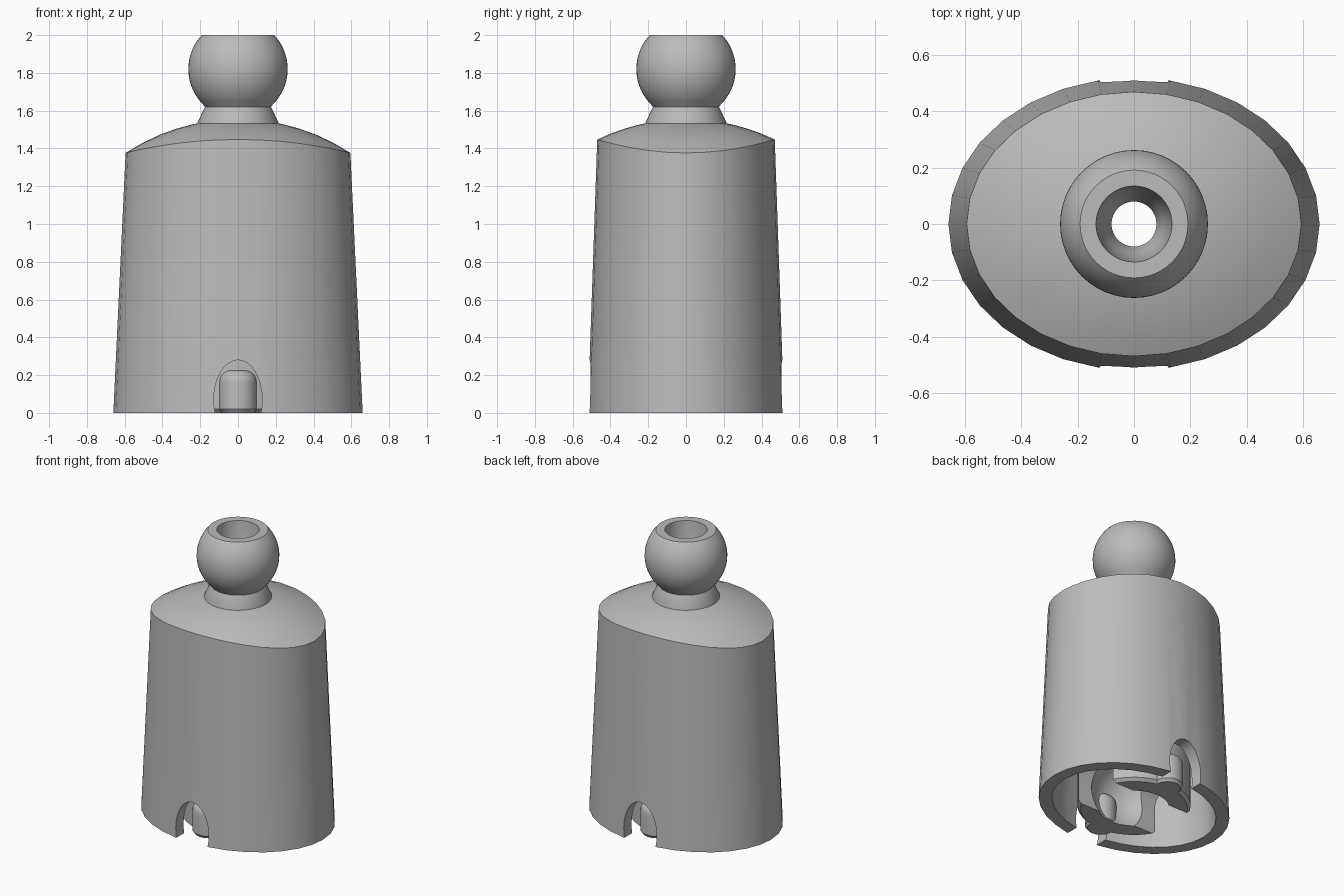
import bpy
import bmesh
from math import cos, sin, pi, sqrt, radians

cube = bpy.data.objects.get("Cube")
if cube:
    bpy.data.objects.remove(cube, do_unlink=True)

grey = bpy.data.materials.new("plain grey")
grey.use_nodes = True
grey.diffuse_color = (0.5, 0.5, 0.5, 1)
grey.node_tree.nodes["Principled BSDF"].inputs["Base Color"].default_value = (0.5, 0.5, 0.5, 1)


def dome(r, drop=0.0):
    """Height of the rounded shoulder surface at distance r from the axis."""
    return 1.555 - drop - 1.08 + sqrt(1.08 ** 2 - r * r)


def loft(name, rings, closed=True, loc=(0, 0, 0)):
    """Join rings of points; a closed loft wraps back, an open one is capped."""
    bm = bmesh.new()
    loops = [[bm.verts.new(p) for p in ring] for ring in rings]
    count = len(loops)
    for i in range(count if closed else count - 1):
        a, b = loops[i], loops[(i + 1) % count]
        for k in range(len(a)):
            j = (k + 1) % len(a)
            bm.faces.new((a[k], a[j], b[j], b[k]))
    if not closed:
        bm.faces.new(loops[0])
        bm.faces.new(loops[-1])
    bmesh.ops.recalc_face_normals(bm, faces=bm.faces)
    mesh = bpy.data.meshes.new(name)
    bm.to_mesh(mesh)
    bm.free()
    mesh.materials.append(grey)
    obj = bpy.data.objects.new(name, mesh)
    obj.location = loc
    bpy.context.collection.objects.link(obj)
    return obj


def ellipse(rx, ry, height, n=32):
    """Horizontal ring; height is a number or a function of the radius."""
    pts = []
    for k in range(n):
        x, y = rx * cos(2 * pi * k / n), ry * sin(2 * pi * k / n)
        pts.append((x, y, height(sqrt(x * x + y * y)) if callable(height) else height))
    return pts


def lathe(name, profile, closed=True, n=48, loc=(0, 0, 0)):
    return loft(name, [ellipse(r, r, z, n) for r, z in profile], closed, loc)


def arc(radius, centre, start, end, steps):
    """Profile points (r, z) on a sphere between two heights."""
    return [(sqrt(radius ** 2 - (z - centre) ** 2), z)
            for z in (centre + radius * sin(a) for a in
                      (start + (end - start) * i / steps for i in range(steps + 1)))]


def cut(obj, cutter):
    mod = obj.modifiers.new("cut", "BOOLEAN")
    mod.operation = "DIFFERENCE"
    mod.solver = "EXACT"
    mod.object = cutter
    bpy.context.view_layer.objects.active = obj
    bpy.ops.object.modifier_apply(modifier=mod.name)
    bpy.data.objects.remove(cutter, do_unlink=True)


def smooth(obj):
    bpy.ops.object.select_all(action="DESELECT")
    obj.select_set(True)
    bpy.context.view_layer.objects.active = obj
    bpy.ops.object.shade_smooth_by_angle(angle=radians(30))


# Hollow tapered oval body with a domed shoulder
WALL = 0.085
scales = (1, 0.85, 0.7, 0.55, 0.4, 0.28)
body_rings = [ellipse(0.66, 0.52, 0)]
body_rings += [ellipse(0.595 * s, 0.47 * s, dome) for s in scales]
body_rings += [ellipse((0.595 - WALL) * s, (0.47 - WALL) * s, lambda r: dome(r, 0.09))
               for s in reversed(scales)]
body_rings.append(ellipse(0.66 - WALL, 0.52 - WALL, 0))
body = loft("body_shell", body_rings)

# Arched notches through the front and back walls
for side in (-1, 1):
    ring = [(0.128 * cos(2 * pi * k / 32), 0.07 + 0.21 * sin(2 * pi * k / 32)) for k in range(32)]
    cut(body, loft("notch_cutter", [[(x, side * y, z) for x, z in ring] for y in (0.38, 0.7)], False))
smooth(body)

# Truncated ball on a conical neck, bored through, with a post inside the body
ball = arc(0.263, 1.82, -0.864, 0.754, 20)
bore = [(0.135, 2.0), (0.125, 1.86), (0.105, 1.77), (0.08, 1.71), (0.08, 0.4)]
neck = lathe("ball_and_neck", [(0.17, 0.4), (0.17, 1.5), (0.215, 1.5), (0.215, 1.535),
                               (0.175, 1.62)] + ball[1:] + bore)
smooth(neck)

# Ball socket inside the lower body, open below
cavity = arc(0.27, 0.15, 1.25, -0.59, 14)
socket = lathe("hip_socket", [(0.34, 0), (0.36, 0.02), (0.36, 0.36), (0.3, 0.45), (0.08, 0.48)]
               + cavity)

# Side slot that splits the socket into front and back jaws
slot = [(0.17, -0.1), (0.17, 0.2)]
slot += [(0.17 * cos(pi * k / 12), 0.2 + 0.15 * sin(pi * k / 12)) for k in range(1, 12)]
slot += [(-0.17, 0.2), (-0.17, -0.1)]
cut(socket, loft("slot_cutter", [[(x, y, z) for y, z in slot] for x in (-0.6, 0.6)], False))
smooth(socket)

# Rounded stops on the jaws, behind the notches
for label, side in (("front", -1), ("back", 1)):
    profile = [(0.085, 0), (0.1, 0.02), (0.1, 0.16)]
    profile += [(0.04 + 0.06 * cos(a * pi / 12), 0.165 + 0.06 * sin(a * pi / 12)) for a in range(1, 7)]
    smooth(lathe(label + "_stop", profile, False, 24, (0, side * 0.33, 0)))
